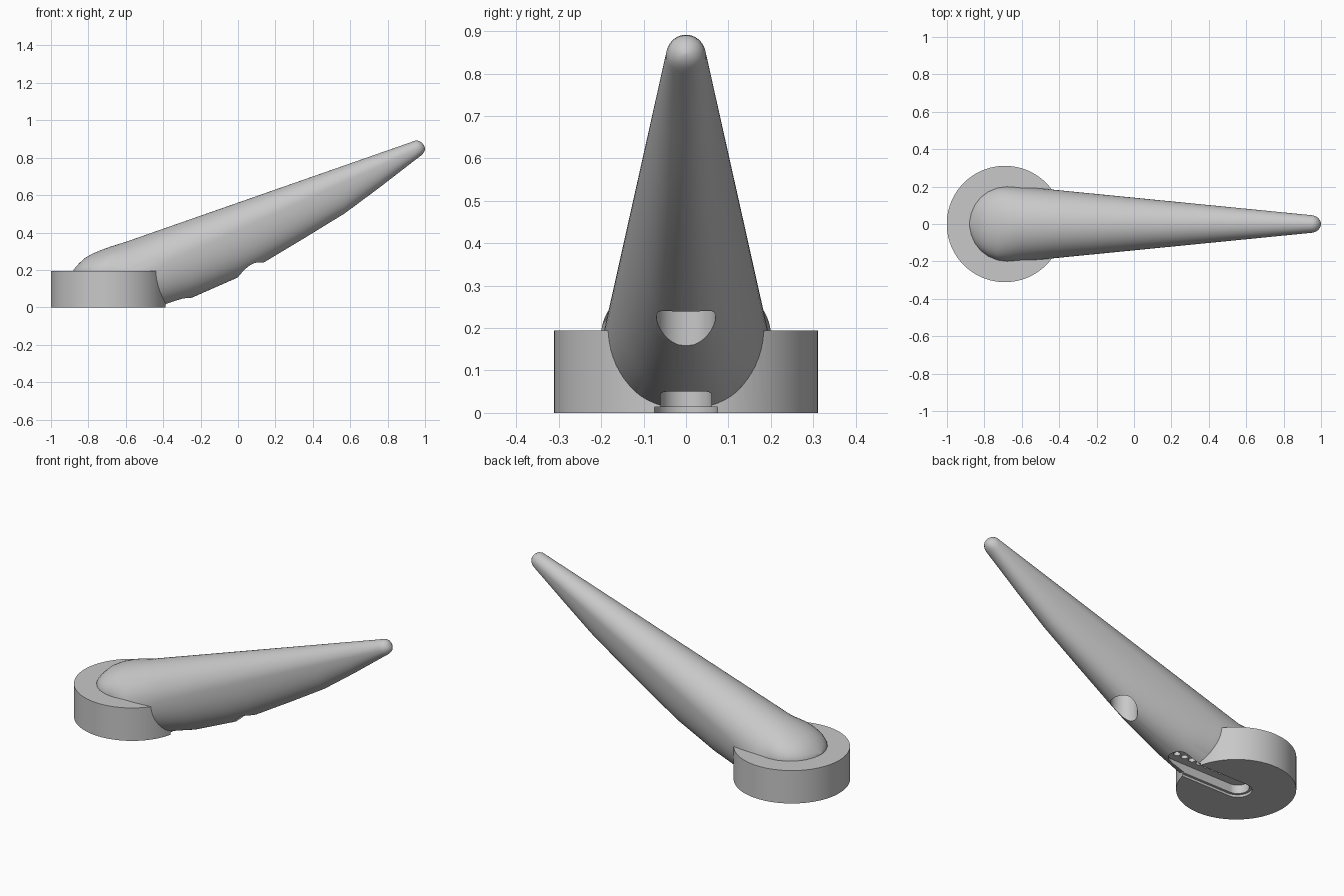
import bpy, bmesh, math

cube = bpy.data.objects.get("Cube")
if cube:
    bpy.data.objects.remove(cube, do_unlink=True)

grey = bpy.data.materials.new("light grey plastic")
grey.use_nodes = True
colour = (0.58, 0.58, 0.58, 1)
grey.diffuse_color = colour
grey.node_tree.nodes["Principled BSDF"].inputs["Base Color"].default_value = colour


def loft(name, rings):
    """Skin a list of equal rings and cap both ends."""
    bm = bmesh.new()
    loops = [[bm.verts.new(p) for p in ring] for ring in rings]
    n = len(loops[0])
    for a, b in zip(loops, loops[1:]):
        for i in range(n):
            j = (i + 1) % n
            bm.faces.new((a[i], a[j], b[j], b[i]))
    bm.faces.new(loops[0])
    bm.faces.new(loops[-1])
    bmesh.ops.recalc_face_normals(bm, faces=bm.faces)
    mesh = bpy.data.meshes.new(name)
    bm.to_mesh(mesh)
    bm.free()
    mesh.materials.append(grey)
    obj = bpy.data.objects.new(name, mesh)
    bpy.context.collection.objects.link(obj)
    return obj


def capsule(name, x0, x1, radius, z0, z1, steps=48):
    """Upright prism with a round-ended outline; a cylinder when x0 == x1."""
    outline = []
    for cx, start in ((x1, -math.pi / 2), (x0, math.pi / 2)):
        for i in range(steps + (x0 != x1)):
            a = start + math.pi * i / steps
            outline.append((cx + radius * math.cos(a), radius * math.sin(a)))
    return loft(name, [[(x, y, z) for x, y in outline] for z in (z0, z1)])


def arm_ring(x, half, top, wide, bottom, n=64):
    """Round upper half, deeper and fuller lower half."""
    ring = []
    for i in range(n):
        c, s = math.cos(2 * math.pi * i / n), math.sin(2 * math.pi * i / n)
        if s >= 0:
            ring.append((x, half * c, wide + (top - wide) * s))
        else:
            p = 0.9
            ring.append((x, half * math.copysign(abs(c) ** p, c),
                         wide - (wide - bottom) * abs(s) ** p))
    return ring


# Rounded root of the arm, sunk in the base: x, top, bottom
rings = []
root = [(-0.879, 0.2, 0.17), (-0.87, 0.212, 0.14), (-0.85, 0.235, 0.1),
        (-0.82, 0.263, 0.06), (-0.78, 0.286, 0.03), (-0.73, 0.307, 0.01),
        (-0.68, 0.325, 0.005)]
for x, top, bottom in root:
    half = math.sqrt(max(0.2 ** 2 - (x + 0.68) ** 2, 0.0001))
    rings.append(arm_ring(x, half, top, 0.185, bottom))

# Tapering shaft: x, bottom
shaft = [(-0.6, 0.003), (-0.4, 0.004), (-0.25, 0.05), (0, 0.16),
         (0.13, 0.235), (0.35, 0.367), (0.57, 0.502), (0.76, 0.643),
         (0.95, 0.79)]
for x, bottom in shaft:
    half = 0.2 - 0.0987 * (x + 0.6)
    top = 0.35 + 0.3495 * (x + 0.6)
    rings.append(arm_ring(x, half, top, top - 1.05 * half, bottom))

# Ball tip
for x, half, top, bottom in ((0.968, 0.043, 0.89, 0.803),
                             (0.983, 0.034, 0.88, 0.815),
                             (0.994, 0.021, 0.867, 0.828),
                             (1.0, 0.005, 0.851, 0.843)):
    rings.append(arm_ring(x, half, top, (top + bottom) / 2, bottom))

arm = loft("arm", rings)
hook = capsule("hook_body", -0.69, -0.69, 0.311, 0, 0.194)

# Mounting slot with a wider lip, locating pits and a tool hole
cutters = [
    capsule("slot_cutter", -0.7, -0.31, 0.06, -0.1, 0.064),
    capsule("slot_lip_cutter", -0.7, -0.31, 0.074, -0.1, 0.014),
    capsule("tool_hole_cutter", 0.067, 0.067, 0.07, 0.05, 0.36),
]
for i in range(7):
    x = -0.29 - 0.05 * i
    cutters.append(capsule("pit_cutter", x, x, 0.018, 0.03, 0.085, 12))

for part, operation in [(arm, 'UNION')] + [(c, 'DIFFERENCE') for c in cutters]:
    mod = hook.modifiers.new(part.name, 'BOOLEAN')
    mod.operation = operation
    mod.solver = 'EXACT'
    mod.object = part

# Bake the booleans, then remove the helper parts
bpy.context.view_layer.update()
graph = bpy.context.evaluated_depsgraph_get()
mesh = bpy.data.meshes.new_from_object(hook.evaluated_get(graph))
hook.modifiers.clear()
hook.data = mesh
for part in [arm] + cutters:
    bpy.data.objects.remove(part, do_unlink=True)

bpy.ops.object.select_all(action='DESELECT')
hook.select_set(True)
bpy.context.view_layer.objects.active = hook
bpy.ops.object.shade_smooth_by_angle(angle=math.radians(30))
